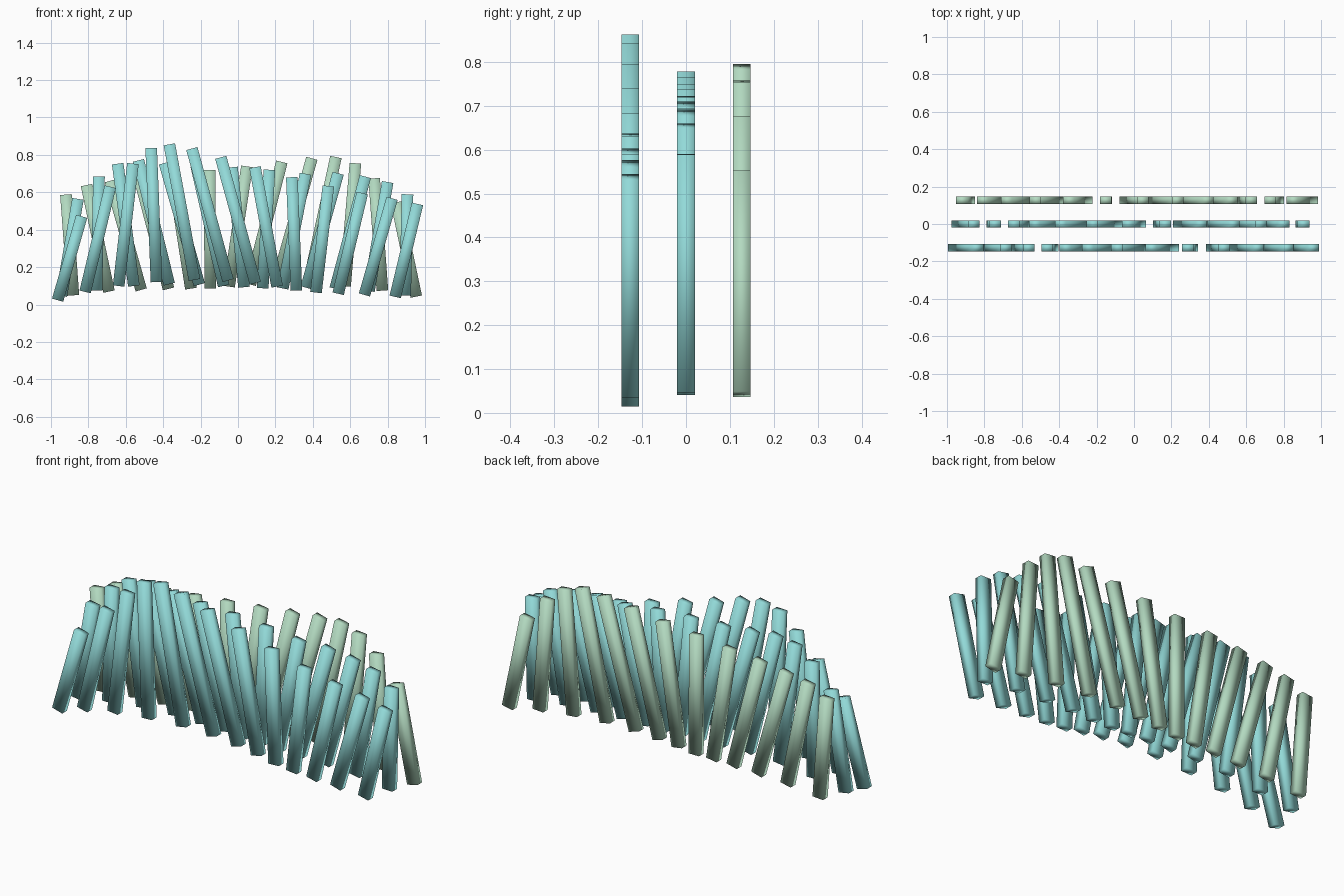
import bpy
import math

default_cube = bpy.data.objects.get("Cube")
if default_cube:
    bpy.data.objects.remove(default_cube, do_unlink=True)


def make_material(name, color):
    material = bpy.data.materials.new(name)
    material.use_nodes = True
    material.diffuse_color = color
    material.node_tree.nodes["Principled BSDF"].inputs["Base Color"].default_value = color
    return material


teal = make_material("pale teal", (0.29, 0.70, 0.69, 1))
green = make_material("pale green", (0.45, 0.70, 0.53, 1))

SLAT_WIDTH = 0.062
SLAT_DEPTH = 0.04
ROW_GAP = 0.127
SPACING = 0.15
SWING = math.radians(16)


def add_slat(name, x, y, top, tilt, material):
    # Taller slats sit higher, so the row follows an arch above and below
    height = (top + 0.176) / 1.41
    length = (height - SLAT_WIDTH * abs(math.sin(tilt))) / math.cos(tilt)
    bpy.ops.mesh.primitive_cube_add(
        size=1, location=(x, y, top - height / 2), rotation=(0, tilt, 0))
    slat = bpy.context.object
    slat.name = name
    slat.scale = (SLAT_WIDTH, SLAT_DEPTH, length)
    bpy.ops.object.transform_apply(location=False, rotation=False, scale=True)
    bpy.ops.object.shade_smooth()
    slat.data.materials.append(material)


# Three rows of slats: name, material, height of each slat's top
rows = [
    ("front_slat", teal,
     [.48, .637, .757, .838, .862, .842, .795, .74, .682, .637, .603, .576, .545]),
    ("middle_slat", teal,
     [.57, .685, .757, .778, .765, .748, .737, .722, .705, .71, .692, .66, .59]),
    ("back_slat", green,
     [.59, .645, .67, .69, .705, .72, .743, .77, .79, .795, .758, .677, .553]),
]

# Each row's tilt is a wave, shifted from the row before
for row, (name, material, tops) in enumerate(rows):
    for i, top in enumerate(tops):
        tilt = SWING * math.cos(0.571 * i + 0.92 * row)
        add_slat(f"{name}_{i + 1}", (i - 6) * SPACING, (row - 1) * ROW_GAP,
                 top, tilt, material)
